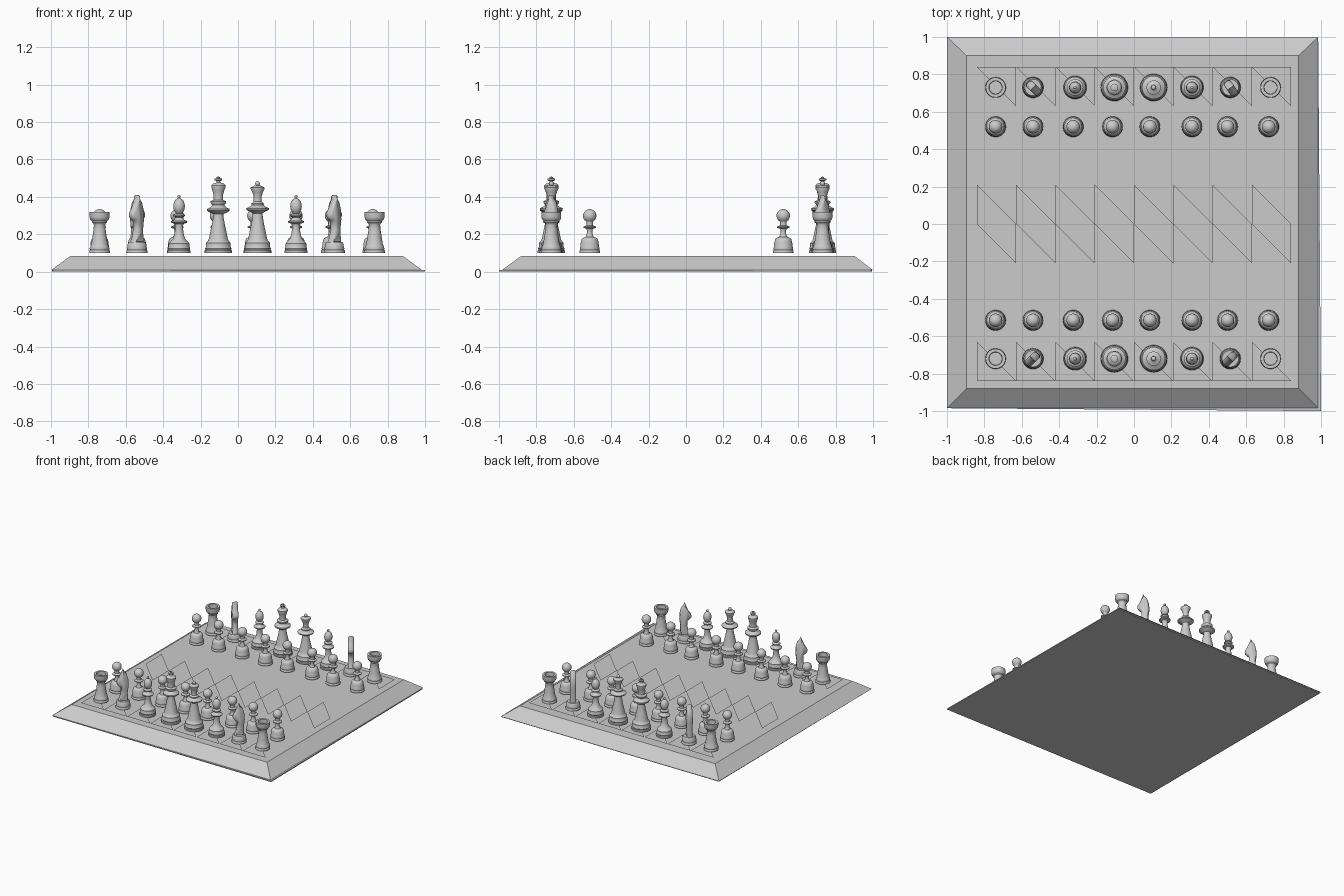
import bpy, bmesh, math
from mathutils import Vector

cube = bpy.data.objects.get("Cube")
if cube:
    bpy.data.objects.remove(cube, do_unlink=True)

GREY = (0.6, 0.6, 0.6, 1.0)
grey = bpy.data.materials.new("plain grey")
grey.use_nodes = True
grey.diffuse_color = GREY
grey.node_tree.nodes["Principled BSDF"].inputs["Base Color"].default_value = GREY

FLOOR = 0.1      # height on which the pieces stand
MM = 0.001       # profiles are in thousandths
SIDES = 32


def finish(bm, name, recalc=True):
    """Turn a bmesh into a grey mesh."""
    if recalc:
        bmesh.ops.recalc_face_normals(bm, faces=bm.faces)
    mesh = bpy.data.meshes.new(name)
    bm.to_mesh(mesh)
    bm.free()
    mesh.materials.append(grey)
    return mesh


def place(name, mesh, location=(0, 0, 0), turn=0):
    ob = bpy.data.objects.new(name, mesh)
    ob.location = location
    ob.rotation_euler.z = math.radians(turn)
    bpy.context.scene.collection.objects.link(ob)
    return ob


def smooth(mesh, angle=40):
    """Smooth faces, keeping creases sharp."""
    bm = bmesh.new()
    bm.from_mesh(mesh)
    for f in bm.faces:
        f.smooth = True
    for e in bm.edges:
        e.smooth = len(e.link_faces) == 2 and e.calc_face_angle(0) < math.radians(angle)
    bm.to_mesh(mesh)
    bm.free()


def lathe(bm, profile):
    """Spin (radius, height) points round the z axis."""
    verts = [bm.verts.new((r * MM, 0, z * MM)) for r, z in profile]
    edges = [bm.edges.new(pair) for pair in zip(verts, verts[1:])]
    bmesh.ops.spin(bm, geom=verts + edges, cent=(0, 0, 0), axis=(0, 0, 1),
                   angle=math.tau, steps=SIDES, use_duplicate=False)
    bmesh.ops.remove_doubles(bm, verts=bm.verts, dist=0.0002)


def ball(radius, centre, start=-60, stretch=1.0, steps=8):
    """Profile points of a ball, from a low latitude to the pole."""
    points = []
    for i in range(steps + 1):
        a = math.radians(start + (90 - start) * i / steps)
        points.append((radius * math.cos(a), centre + radius * stretch * math.sin(a)))
    return points


def foot(r):
    """Stepped round foot shared by all pieces."""
    return [(0, 0), (r, 0), (r, 12), (r * .93, 17), (r * .97, 24), (r * .9, 34)]


def turned(name, profile):
    bm = bmesh.new()
    lathe(bm, profile)
    mesh = finish(bm, name)
    smooth(mesh)
    return mesh


# Turned pieces
pawn = turned("pawn", foot(55) + [
    (48, 55), (43, 74), (38, 80), (22, 86), (16, 100), (14, 118), (18, 130),
    (33, 135), (33, 141), (18, 148), (17, 164)] + ball(36, 199))

rook = turned("rook", foot(55) + [
    (44, 48), (39, 80), (33, 120), (30, 150), (33, 158), (40, 164), (40, 170),
    (50, 180), (53, 192), (53, 220), (36, 220), (34, 190), (0, 190)])

bishop = turned("bishop", foot(62) + [
    (56, 50), (46, 62), (32, 76), (24, 105), (20, 140), (24, 156), (42, 162),
    (44, 170), (26, 178), (20, 190), (32, 198), (32, 204), (18, 212)]
    + ball(31, 250, stretch=1.4)[:-1] + ball(9, 302))

queen = turned("queen", foot(73) + [
    (66, 54), (54, 66), (50, 78), (44, 110), (35, 150), (28, 190), (26, 212),
    (38, 220), (60, 230), (62, 238), (46, 246), (32, 256), (34, 264), (22, 274),
    (21, 300), (28, 325), (38, 344), (38, 350), (28, 354), (14, 362)]
    + ball(13, 371))

king = turned("king", foot(73) + [
    (66, 54), (54, 66), (50, 78), (44, 110), (35, 150), (28, 190), (27, 208),
    (46, 216), (60, 226), (60, 236), (42, 244), (32, 256), (42, 268), (42, 276),
    (26, 284), (25, 310), (32, 335), (38, 352), (38, 362), (30, 370), (12, 376),
    (9, 384), (20, 389), (20, 397), (9, 400), (9, 407), (0, 408)])

# Knight: turned foot with a carved head, thinner toward its outline
HEAD = [(-36, 55), (36, 55), (24, 90), (16, 130), (18, 168), (32, 176), (48, 196),
        (46, 216), (30, 240), (18, 268), (8, 290), (2, 310), (-10, 288),
        (-26, 268), (-37, 230), (-40, 180), (-32, 120)]
bm = bmesh.new()
lathe(bm, foot(56) + [(50, 48), (44, 58), (0, 58)])
outline = bm.faces.new([bm.verts.new((x * MM, -.013, z * MM)) for x, z in HEAD])
back = bmesh.ops.extrude_face_region(bm, geom=[outline])["geom"]
bmesh.ops.translate(bm, vec=(0, .026, 0),
                    verts=[g for g in back if isinstance(g, bmesh.types.BMVert)])
sides = [outline] + [g for g in back if isinstance(g, bmesh.types.BMFace)]
bmesh.ops.recalc_face_normals(bm, faces=bm.faces)
bmesh.ops.inset_region(bm, faces=sides, thickness=.009, depth=.009)
knight = finish(bm, "knight")
smooth(knight, 50)

# Back rows and pawn rows
ORDER = [("rook", rook), ("knight", knight), ("bishop", bishop), ("king", king),
         ("queen", queen), ("bishop", bishop), ("knight", knight), ("rook", rook)]
OFFICER_X = [-.74, -.54, -.315, -.105, .105, .31, .515, .73]
PAWN_X = [-.74, -.54, -.325, -.115, .085, .31, .5, .72]
ROWS = [("front", -.72, -.515, (225, 225)), ("back", .73, .52, (-45, -55))]
for row, officer_y, pawn_y, turns in ROWS:
    for i, (kind, mesh) in enumerate(ORDER):
        side = "right" if i < 4 else "left"
        turn = turns[i // 4] if kind == "knight" else 0
        place(f"{row}_{side}_{kind}", mesh, (OFFICER_X[i], officer_y, FLOOR), turn)
        place(f"{row}_pawn_{i + 1}", pawn, (PAWN_X[i], pawn_y, FLOOR))


def slab(name, low, high, z_low, z_high):
    """Solid between two four-cornered outlines."""
    bm = bmesh.new()
    a = [bm.verts.new((x, y, z_low)) for x, y in low]
    b = [bm.verts.new((x, y, z_high)) for x, y in high]
    bm.faces.new(a)
    bm.faces.new(b)
    for i in range(4):
        j = (i + 1) % 4
        bm.faces.new((a[i], a[j], b[j], b[i]))
    return place(name, finish(bm, name))


def rect(x0, x1, y0, y1):
    return [(x0, y0), (x1, y0), (x1, y1), (x0, y1)]


# Board with sloping rim, on a slightly skewed bottom sheet
slab("board", rect(-1, .985, -.985, 1), rect(-.895, .88, -.88, .9), .008, .085)
sheet = [(-.99, -.985), (1, -1), (.985, .99), (-.995, .995)]
slab("bottom_sheet", sheet, sheet, 0, .008)

# Thin triangular inlays in four rows
CELL = .21
bm = bmesh.new()
for y, upper in ((3 * CELL, True), (0, False), (-CELL, True), (-4 * CELL, False)):
    for i in range(8):
        x = (i - 4) * CELL
        third = (x + CELL, y + CELL) if upper else (x, y)
        corners = [(x, y + CELL), (x + CELL, y), third]
        face = bm.faces.new([bm.verts.new(Vector((*c, .097))) for c in corners])
        face.normal_update()
        if face.normal.z < 0:
            face.normal_flip()
place("board_inlays", finish(bm, "board_inlays", recalc=False))
